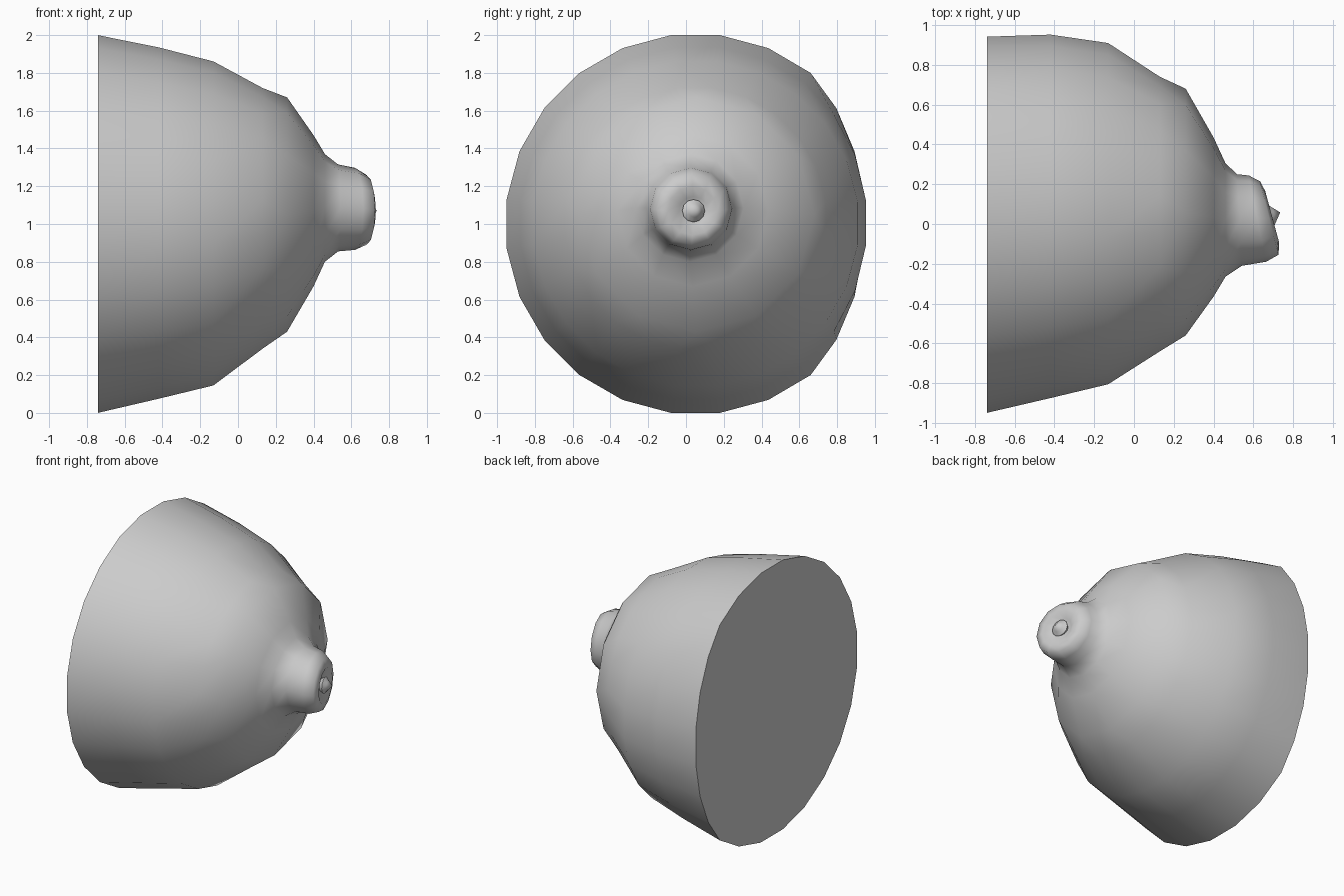
import bpy, bmesh
from math import sin, cos, radians, pi

if "Cube" in bpy.data.objects:
    bpy.data.objects.remove(bpy.data.objects["Cube"], do_unlink=True)

grey = bpy.data.materials.new("plain grey")
grey.use_nodes = True
COLOR = (0.6, 0.6, 0.6, 1)
grey.diffuse_color = COLOR
grey.node_tree.nodes["Principled BSDF"].inputs["Base Color"].default_value = COLOR


def ring(bm, sides, x, r, cy, cz, tilt=0, squash=0):
    """Loop of vertices around the x axis; tilt leans it to +y, squash flattens the +y side."""
    offset = pi / sides if sides == 24 else 0
    verts = []
    for i in range(sides):
        a = 2 * pi * i / sides - offset
        dy, dz = r * sin(a), r * cos(a)
        dy -= squash * max(0, dy - 0.6)
        verts.append(bm.verts.new((x - tilt * dy, cy + dy, cz + dz)))
    return verts


def bridge(bm, a, b):
    n, m = len(a), len(b)
    for i in range(m):
        j = (i + 1) % m
        if n == m:
            bm.faces.new((a[i], a[j], b[j], b[i]))
        else:  # halve the number of sides
            bm.faces.new((a[2 * i], a[2 * i + 1], b[i]))
            bm.faces.new((a[2 * i + 1], a[(2 * i + 2) % n], b[j], b[i]))


def loft(name, rings, tip=None):
    bm = bmesh.new()
    loops = [ring(bm, *r) for r in rings]
    for a, b in zip(loops, loops[1:]):
        bridge(bm, a, b)
    bm.faces.new(loops[0])
    if tip:
        end, top = loops[-1], bm.verts.new(tip)
        for i in range(len(end)):
            bm.faces.new((end[i], end[(i + 1) % len(end)], top))
    bmesh.ops.recalc_face_normals(bm, faces=bm.faces)
    mesh = bpy.data.meshes.new(name)
    bm.to_mesh(mesh)
    bm.free()
    mesh.materials.append(grey)
    obj = bpy.data.objects.new(name, mesh)
    bpy.context.collection.objects.link(obj)
    bpy.ops.object.select_all(action="DESELECT")
    obj.select_set(True)
    bpy.context.view_layer.objects.active = obj
    bpy.ops.object.shade_smooth_by_angle(angle=radians(65))


# Rounded dome with flat back, flowing into the knob and its dimpled end
loft("dome_and_knob", [
    (24, -0.74, 1.008, 0.05, 1.0, 0, 0.27),
    (24, -0.42, 0.938, 0.055, 1.005, 0, 0.1),
    (24, -0.13, 0.865, 0.052, 1.003),
    (24, 0.13, 0.696, 0.05, 1.03),
    (12, 0.26, 0.62, 0.06, 1.05),
    (12, 0.40, 0.40, 0.035, 1.07),
    (12, 0.46, 0.285, 0.02, 1.085),
    (12, 0.53, 0.23, 0.02, 1.085, 0.05),
    (12, 0.62, 0.217, 0.027, 1.08, 0.2),
    (12, 0.68, 0.185, 0.03, 1.075, 0.25),
    (12, 0.695, 0.13, 0.035, 1.07, 0.27),
    (12, 0.665, 0.075, 0.04, 1.07, 0.27),
], tip=(0.65, 0.04, 1.07))

# Small pointed nub sitting in the dimple
loft("centre_nub", [
    (12, 0.65, 0.04, 0.035, 1.07, 0.27),
    (12, 0.685, 0.06, 0.04, 1.07, 0.27),
    (12, 0.705, 0.035, 0.047, 1.07, 0.27),
], tip=(0.735, 0.058, 1.07))
